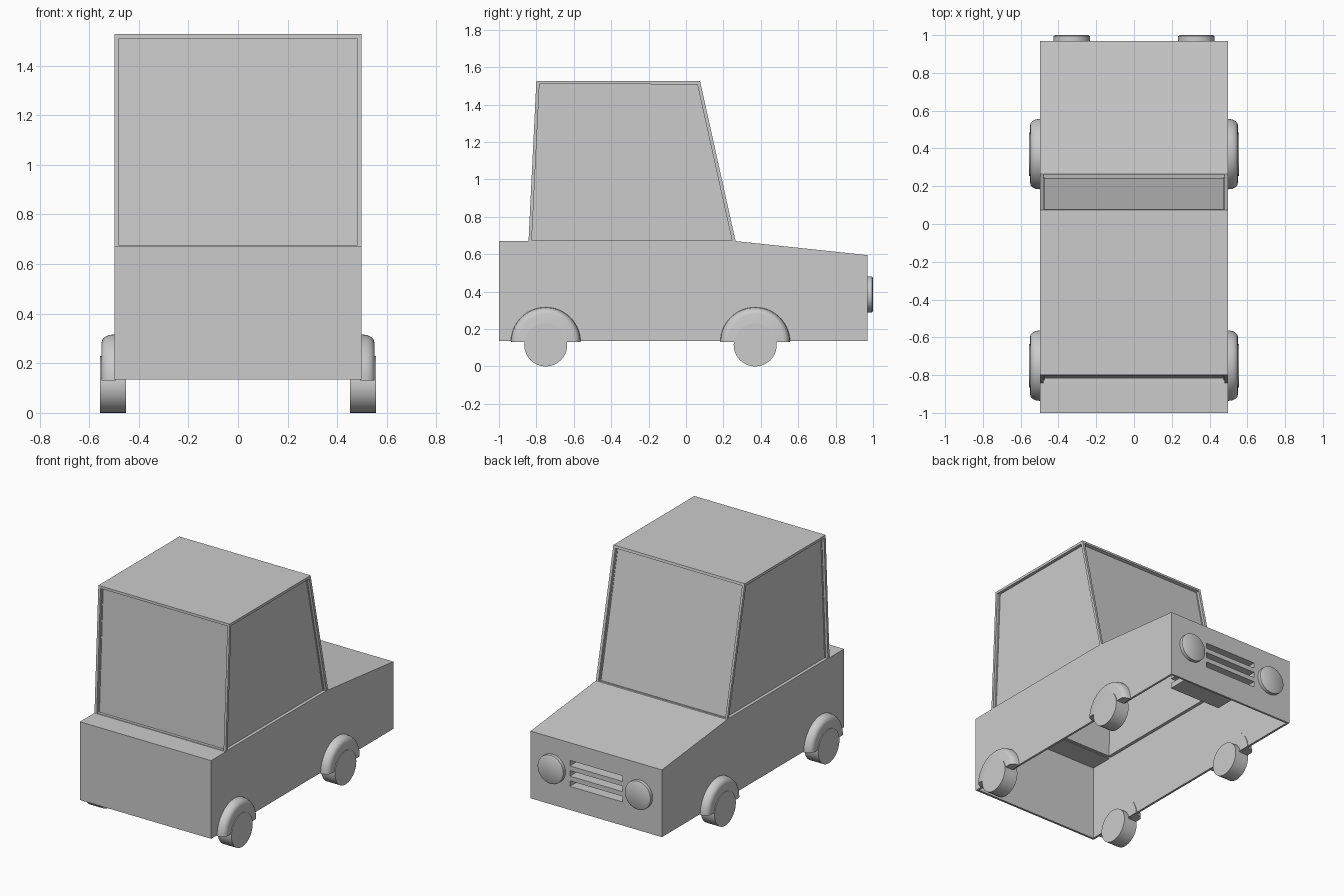
import bpy, bmesh
from math import pi, sin, cos
from mathutils import Matrix

if "Cube" in bpy.data.objects:
    bpy.data.objects.remove(bpy.data.objects["Cube"])

HW = 0.497  # half width of the body


def finish(bm, name, smooth=False):
    bmesh.ops.recalc_face_normals(bm, faces=bm.faces)
    return add(bm, name, smooth)


def add(bm, name, smooth=False):
    me = bpy.data.meshes.new(name)
    bm.to_mesh(me)
    bm.free()
    ob = bpy.data.objects.new(name, me)
    bpy.context.collection.objects.link(ob)
    if smooth:
        bpy.ops.object.select_all(action='DESELECT')
        ob.select_set(True)
        bpy.context.view_layer.objects.active = ob
        bpy.ops.object.shade_smooth_by_angle(angle=0.6)
    return ob


def lathe(name, profile, axis, loc, sweep=2 * pi, segs=40):
    """Spin (along, radius) points about an axis; a half sweep gets a flat base."""
    bm = bmesh.new()
    full = sweep > 6
    count = segs if full else segs + 1
    rings = []
    for a, r in profile:
        rings.append([bm.verts.new((a, r * cos(sweep * i / segs), r * sin(sweep * i / segs)))
                      for i in range(count)])
    for p, q in zip(rings, rings[1:]):
        for i in range(segs):
            j = (i + 1) % count
            bm.faces.new((p[i], p[j], q[j], q[i]))
    for ring in (rings[0], rings[-1]):
        bm.faces.new(ring)
    if not full:
        bm.faces.new([r[0] for r in rings] + [r[-1] for r in reversed(rings)])
    turn = {'+x': 0, '-x': pi, '+y': pi / 2}[axis]
    bm.transform(Matrix.Translation(loc) @ Matrix.Rotation(turn, 4, 'Z'))
    return finish(bm, name, True)


# Body shell: side profile, open underneath
profile = [(-1, 0.135), (-1, 0.67), (-0.842, 0.67), (-0.80, 1.527), (0.075, 1.527),
           (0.265, 0.67), (0.97, 0.595), (0.97, 0.135)]
bm = bmesh.new()
left, right = ([bm.verts.new((s * HW, y, z)) for y, z in profile] for s in (-1, 1))
windows = []
for i in range(7):
    f = bm.faces.new((left[i], left[i + 1], right[i + 1], right[i]))
    if i in (2, 4):
        windows.append(f)
for side in (left, right):
    windows.append(bm.faces.new(side[2:6]))
    bm.faces.new([side[i] for i in (0, 1, 2, 5, 6, 7)])
bmesh.ops.recalc_face_normals(bm, faces=bm.faces)
if next(f for f in bm.faces if f.calc_center_median().z > 1.5).normal.z < 0:
    bmesh.ops.reverse_faces(bm, faces=bm.faces)

# Recessed windows
bmesh.ops.inset_individual(bm, faces=windows, thickness=0.024, depth=0)
for f in windows:
    for v in f.verts:
        if v.co.z < 1:
            v.co.z -= 0.013
bmesh.ops.inset_individual(bm, faces=windows, thickness=0, depth=-0.022)

# Grille slots: slice the nose panel, then push three strips inward
slots = (0.315, 0.385, 0.455)
cuts = [((x, 0, 0), (1, 0, 0)) for x in (-0.2, 0.2)]
cuts += [((0, 0, z + d), (0, 0, 1)) for z in slots for d in (-0.019, 0.019)]


def nose():
    return [f for f in bm.faces if f.normal.y > 0.99 and f.calc_center_median().y > 0.96]


for co, no in cuts:
    geom = set(nose())
    for f in list(geom):
        geom.update(f.edges)
        geom.update(f.verts)
    bmesh.ops.bisect_plane(bm, geom=list(geom), plane_co=co, plane_no=no)
strips = []
for f in nose():
    c = f.calc_center_median()
    if abs(c.x) < 0.1 and any(abs(c.z - z) < 0.01 for z in slots):
        strips.append(f)
bmesh.ops.inset_individual(bm, faces=strips, thickness=0, depth=-0.36)

# Narrow rim turned inward along the open bottom edge
rim = [e for e in bm.edges if e.is_boundary]
ext = bmesh.ops.extrude_edge_only(bm, edges=rim)
for v in ext['geom']:
    if isinstance(v, bmesh.types.BMVert):
        v.co.x *= 0.97
        v.co.y *= 0.985
add(bm, "car_body")

# Wheels and bulging wheel arches
for s, side in ((-1, "left"), (1, "right")):
    axis = '+x' if s > 0 else '-x'
    for y, end in ((-0.75, "rear"), (0.37, "front")):
        lathe(f"{end}_{side}_wheel", [(-0.052, 0.115), (0.052, 0.115)], axis,
              (s * 0.504, y, 0.115))
        lathe(f"{end}_{side}_arch",
              [(-0.005, 0.187), (0.022, 0.184), (0.04, 0.176), (0.05, 0.165), (0.054, 0.15)],
              axis, (s * HW, y, 0.13), pi)

# Headlights
for s, side in ((-1, "left"), (1, "right")):
    lathe(f"{side}_headlight", [(-0.01, 0.097), (0.024, 0.097), (0.03, 0.088)], '+y',
          (s * 0.33, 0.97, 0.385))
